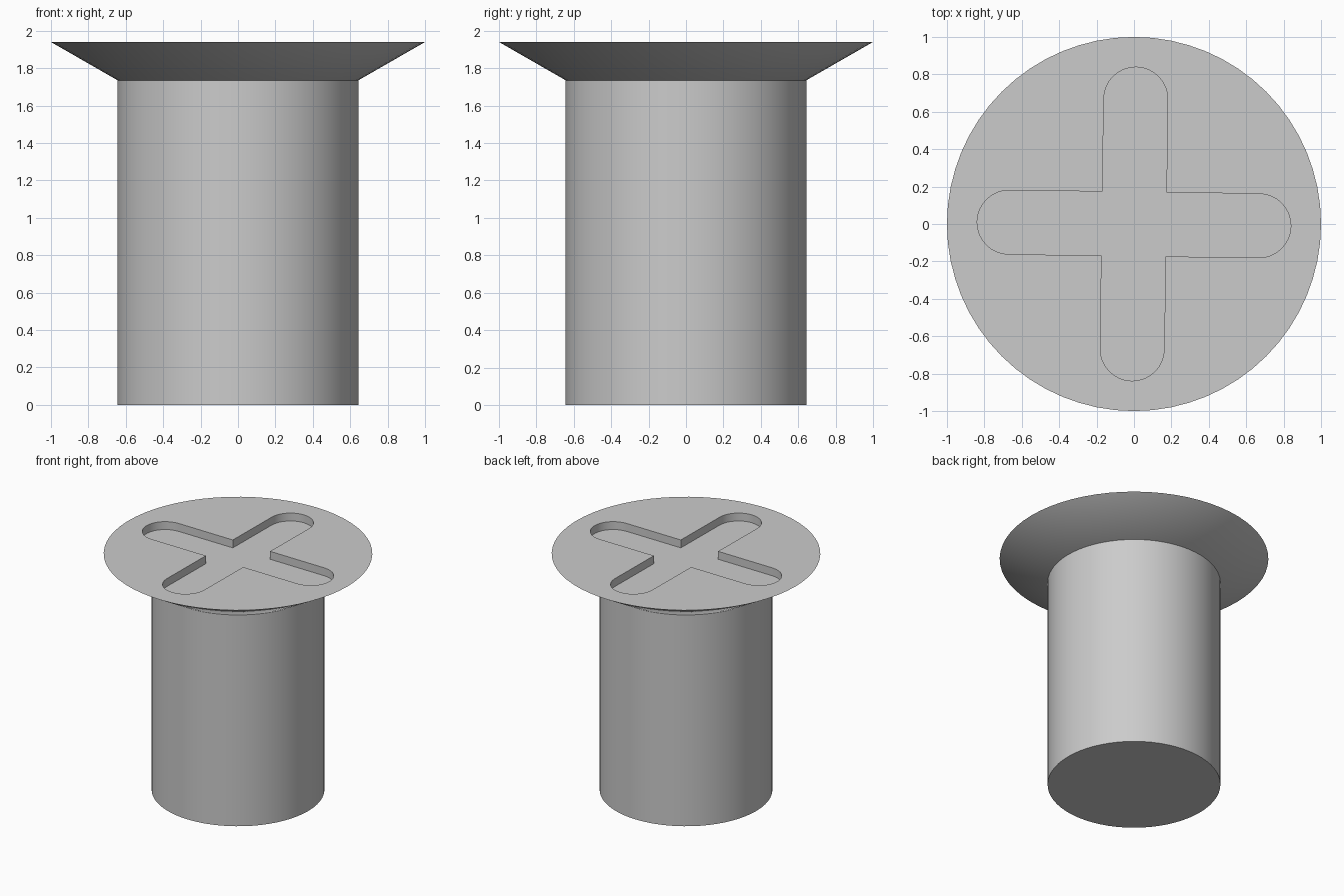
import bpy, bmesh, math
from mathutils import Matrix, Vector

SEGMENTS = 64
TOP, NECK = 1.94, 1.735
HEAD_R, SHAFT_R = 1.0, 0.643
SLOT_HALF, SLOT_REACH, SLOT_DEPTH = 0.171, 0.668, 0.065

if "Cube" in bpy.data.objects:
    bpy.data.objects.remove(bpy.data.objects["Cube"])

steel = bpy.data.materials.new("grey steel")
steel.use_nodes = True
steel.diffuse_color = (0.6, 0.6, 0.6, 1)
steel.node_tree.nodes["Principled BSDF"].inputs["Base Color"].default_value = (0.6, 0.6, 0.6, 1)


def ring(bm, radius, z):
    """Circle of vertices at a given height."""
    turn = 2 * math.pi / SEGMENTS
    return [bm.verts.new((radius * math.cos(i * turn), radius * math.sin(i * turn), z))
            for i in range(SEGMENTS)]


def bridge(bm, lower, upper):
    """Wall of quads between two matching loops."""
    for i in range(len(lower)):
        j = (i + 1) % len(lower)
        bm.faces.new((lower[i], lower[j], upper[j], upper[i]))


def loop_edges(bm, verts):
    return [bm.edges.get((a, b)) or bm.edges.new((a, b))
            for a, b in zip(verts, verts[1:] + verts[:1])]


def cross_outline():
    """Round-ended cross, turned very slightly clockwise."""
    points = []
    for arm in range(4):
        spin = Matrix.Rotation(arm * math.pi / 2 - math.radians(0.8), 3, "Z")
        for k in range(17):
            a = -math.pi / 2 + math.pi * k / 16
            points.append(spin @ Vector((SLOT_REACH + SLOT_HALF * math.cos(a),
                                         SLOT_HALF * math.sin(a), 0)))
        points.append(spin @ Vector((SLOT_HALF, SLOT_HALF, 0)))
    return points


def finish(bm, name):
    bmesh.ops.recalc_face_normals(bm, faces=bm.faces)
    mesh = bpy.data.meshes.new(name)
    bm.to_mesh(mesh)
    bm.free()
    mesh.materials.append(steel)
    obj = bpy.data.objects.new(name, mesh)
    bpy.context.collection.objects.link(obj)
    bpy.ops.object.select_all(action="DESELECT")
    obj.select_set(True)
    bpy.context.view_layer.objects.active = obj
    bpy.ops.object.shade_smooth_by_angle(angle=math.radians(30))


# Shaft: plain cylinder
bm = bmesh.new()
bottom, neck = ring(bm, SHAFT_R, 0), ring(bm, SHAFT_R, NECK)
bridge(bm, bottom, neck)
bm.faces.new(bottom[::-1])
bm.faces.new(neck)
finish(bm, "shaft")

# Head: countersunk cone with a cross recess in its flat top
bm = bmesh.new()
neck, rim = ring(bm, SHAFT_R, NECK), ring(bm, HEAD_R, TOP)
bridge(bm, neck, rim)
bm.faces.new(neck[::-1])
outline = cross_outline()
slot_top = [bm.verts.new((p.x, p.y, TOP)) for p in outline]
slot_floor = [bm.verts.new((p.x, p.y, TOP - SLOT_DEPTH)) for p in outline]
bridge(bm, slot_floor, slot_top)
bm.faces.new(slot_floor)
bmesh.ops.triangle_fill(bm, use_beauty=True, normal=(0, 0, 1),
                        edges=loop_edges(bm, rim) + loop_edges(bm, slot_top))
finish(bm, "head")
